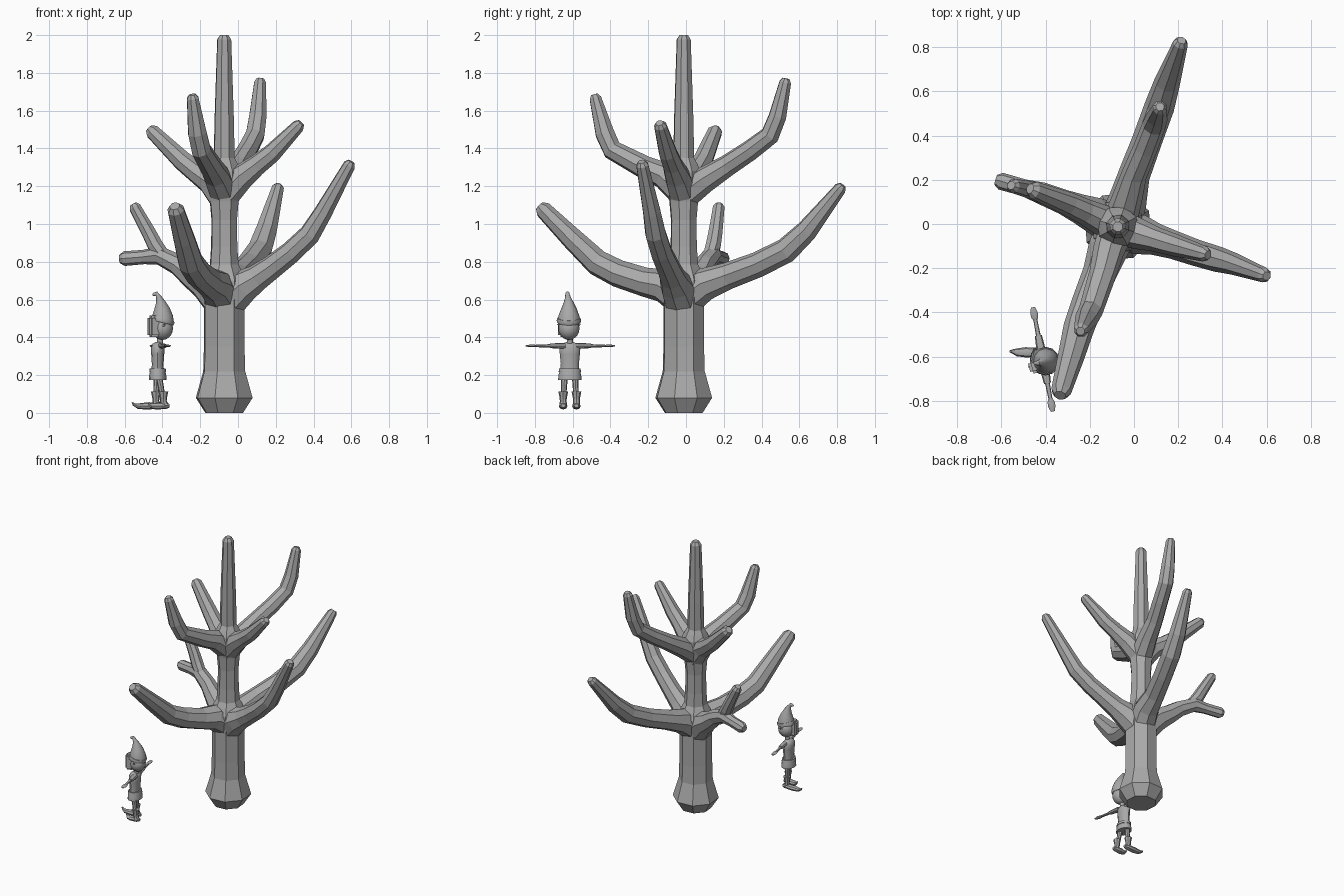
import bpy, bmesh, math
from mathutils import Vector, Matrix

if "Cube" in bpy.data.objects:
    bpy.data.objects.remove(bpy.data.objects["Cube"])

grey = bpy.data.materials.new("plain grey")
grey.diffuse_color = (0.4, 0.4, 0.4, 1)
grey.use_nodes = True
grey.node_tree.nodes["Principled BSDF"].inputs["Base Color"].default_value = grey.diffuse_color


def finish(name, bm, smooth):
    bmesh.ops.recalc_face_normals(bm, faces=bm.faces)
    for f in bm.faces:
        f.smooth = smooth
    me = bpy.data.meshes.new(name)
    bm.to_mesh(me)
    bm.free()
    me.materials.append(grey)
    ob = bpy.data.objects.new(name, me)
    bpy.context.collection.objects.link(ob)
    return ob


def tube(name, pts, side, sides=8, squash=1.0, smooth=False, tip=True):
    """Sweep a polygon along (x, y, z, radius) points; side = fixed cross axis."""
    pts = [tuple(p) for p in pts]
    if tip:  # chamfered end
        a, b = Vector(pts[-2][:3]), Vector(pts[-1][:3])
        r = pts[-1][3]
        d = (b - a).normalized()
        pts[-1] = (*(b - d * r * 0.6), r)
        pts.append((*b, r * 0.6))
    P = [Vector(p[:3]) for p in pts]
    u0 = Vector(side).normalized()
    bm = bmesh.new()
    rings = []
    for i, p in enumerate(P):
        t = Vector()
        if i > 0:
            t += (p - P[i - 1]).normalized()
        if i < len(P) - 1:
            t += (P[i + 1] - p).normalized()
        t.normalize()
        u = (u0 - t * u0.dot(t)).normalized()
        v = t.cross(u)
        r = pts[i][3]
        rings.append([bm.verts.new(p + u * (r * math.cos(k * math.tau / sides))
                                   + v * (r * squash * math.sin(k * math.tau / sides)))
                      for k in range(sides)])
    for a, b in zip(rings, rings[1:]):
        for k in range(sides):
            n = (k + 1) % sides
            bm.faces.new((a[k], a[n], b[n], b[k]))
    bm.faces.new(rings[0][::-1])
    bm.faces.new(rings[-1])
    return finish(name, bm, smooth)


# ---- tree trunk, swelling at both branch levels
tx, ty = -0.073, -0.012
prof = [(0, .105), (.08, .158), (.22, .117), (.35, .113), (.47, .113), (.57, .113), (.64, .122),
        (.70, .122), (.745, .102), (.785, .08), (.88, .073), (1.02, .071), (1.12, .08),
        (1.2, .095), (1.28, .095), (1.32, .075), (1.35, .058),
        (1.55, .054), (1.78, .046), (2.0, .039)]
tube("trunk", [(tx, ty, z, r) for z, r in prof], (0.95, -0.31, 0))


# ---- branches: plan direction through the tip, points are (x, y, z, r)
def branch(name, start_z, start_r, pts):
    d = Vector((pts[-1][0] - tx, pts[-1][1] - ty, 0))
    tube(name, [(tx, ty, start_z, start_r)] + pts, (-d.y, d.x, 0))


branch("lower_branch_back", .60, .10, [(-.03, .10, .682, .088), (.0, .22, .725, .072),
       (.06, .38, .785, .068), (.115, .53, .86, .068), (.15, .64, .965, .059), (.215, .83, 1.205, .034)])
branch("lower_branch_right", .57, .10, [(.03, -.05, .672, .09), (.10, -.07, .715, .072),
       (.18, -.095, .772, .064), (.28, -.13, .85, .06), (.38, -.16, .945, .058),
       (.45, -.18, 1.06, .05), (.6, -.235, 1.33, .034)])
branch("lower_branch_front", .60, .10, [(-.12, -.12, .675, .09), (-.155, -.22, .693, .077),
       (-.21, -.36, .738, .073), (-.25, -.47, .795, .07), (-.285, -.6, .92, .06),
       (-.335, -.775, 1.095, .046)])
branch("lower_branch_left", .57, .10, [(-.18, .04, .682, .082), (-.25, .07, .728, .067),
       (-.32, .10, .785, .056), (-.42, .14, .835, .05), (-.5, .165, .825, .038), (-.625, .20, .815, .039)])
tube("left_branch_fork", [(-.39, .125, .82, .04), (-.44, .145, .89, .043), (-.47, .155, .95, .04),
                          (-.555, .175, 1.105, .033)], (.35, .94, 0))
branch("upper_branch_back", 1.15, .08, [(-.035, .10, 1.235, .07), (.0, .22, 1.31, .058),
       (.05, .34, 1.39, .055), (.09, .445, 1.47, .053), (.105, .485, 1.57, .049), (.118, .53, 1.77, .033)])
branch("upper_branch_right", 1.15, .08, [(.02, -.045, 1.25, .07), (.10, -.07, 1.312, .056),
       (.18, -.095, 1.375, .051), (.335, -.14, 1.535, .035)])
branch("upper_branch_front", 1.16, .08, [(-.115, -.12, 1.258, .071), (-.14, -.22, 1.30, .062),
       (-.195, -.39, 1.392, .055), (-.215, -.43, 1.48, .053), (-.242, -.485, 1.685, .033)])
branch("upper_branch_left", 1.13, .08, [(-.15, .02, 1.228, .07), (-.22, .055, 1.275, .059),
       (-.295, .09, 1.335, .054), (-.47, .16, 1.505, .04)])


# ---- small figure with pointed hat, facing -x
def fig(name, pts, side=(0, 1, 0), squash=1.0, tip=False, sides=12):
    ob = tube(name, pts, side, sides, squash, True, tip)
    ob.data.set_sharp_from_angle(angle=math.radians(40))
    return ob


hx, hy = -.40, -.62
bm = bmesh.new()
bmesh.ops.create_uvsphere(bm, u_segments=16, v_segments=10, radius=.056,
                          matrix=Matrix.Translation((hx, hy, .448)) @ Matrix.Diagonal((1, 1, 1.1, 1)))
finish("head", bm, True)

# flat face piece, turned slightly to the front
bm = bmesh.new()
bmesh.ops.create_cube(bm, size=1, matrix=Matrix.Translation((-.444, -.642, .458))
                      @ Matrix.Rotation(math.radians(15), 4, 'Z') @ Matrix.Diagonal((.062, .062, .115, 1)))
bmesh.ops.bevel(bm, geom=bm.edges[:], offset=.012, segments=2, affect='EDGES')
finish("face", bm, True).data.set_sharp_from_angle(angle=math.radians(40))
for s, n in ((1, "left"), (-1, "right")):
    fig(n + "_ear", [(hx, hy + s * .045, .455, .014), (hx + .012, hy + s * .06, .47, .004)],
        (1, 0, 0), .5, sides=8)

# hat with a curled tip, and its band
fig("hat", [(hx, hy, .485, .06), (hx, hy, .515, .055), (hx - .003, hy, .55, .042),
            (hx - .010, hy - .002, .585, .026), (hx - .02, hy - .005, .612, .015),
            (hx - .032, hy - .008, .632, .011), (hx - .052, hy - .01, .625, .009)], tip=True)
fig("hat_band", [(hx - .003, hy, .478, .062), (hx, hy, .49, .065), (hx + .003, hy, .502, .061)])

# body
bx, by = -.425, -.615
fig("neck", [(bx + .01, by, .36, .016), (bx + .015, by, .41, .016)])
fig("shirt", [(bx, by, .22, .05), (bx, by, .26, .048), (bx, by, .31, .053), (bx, by, .345, .056),
              (bx, by, .366, .042), (bx, by, .375, .018)], squash=.65)
fig("tunic_skirt", [(bx, by, .175, .062), (bx, by, .2, .06), (bx, by, .235, .05)], squash=.75)
fig("belt", [(bx, by, .216, .06), (bx, by, .236, .056)], squash=.75)

# arms and flat hands, stretched sideways
ad = Vector((-.045, .235, 0)).normalized()
for s, n in ((1, "left"), (-1, "right")):
    c = Vector((-.412, -.612, .355))

    def at(d, r):
        return (*(c + ad * s * d), r)
    fig(n + "_sleeve", [at(.03, .021), at(.075, .019), at(.11, .016)], (1, 0, 0), .75, sides=8)
    fig(n + "_arm", [at(.1, .011), at(.185, .009)], (1, 0, 0), .8, sides=8)
    fig(n + "_hand", [at(.18, .009), at(.195, .016), at(.215, .017), at(.24, .009)], (1, 0, 0), .4, sides=8)

# legs, cuffed boots and curled shoes
for n, y, hipx, ax, toe in (("right", -.65, -.42, -.395, -.475), ("left", -.58, -.43, -.435, -.56)):
    hipy = by + (y - by) * .8
    fig(n + "_leg", [(hipx, hipy, .2, .018), (hipx + (ax - hipx) * .6, (hipy + y) / 2, .12, .015),
                     (ax, y, .06, .014)], sides=8)
    fig(n + "_boot", [(ax + .01, y, .035, .021), (ax, y, .06, .018), (ax, y, .08, .019),
                      (ax, y, .112, .026)], sides=8)
    fig(n + "_shoe", [(ax + .032, y, .038, .012), (ax + .015, y, .038, .021),
                      (ax + (toe - ax) * .45, y, .036, .023), (ax + (toe - ax) * .75, y, .036, .018),
                      (toe + .008, y + .004, .044, .009), (toe, y + .004, .056, .005)],
        squash=.8, sides=8)
